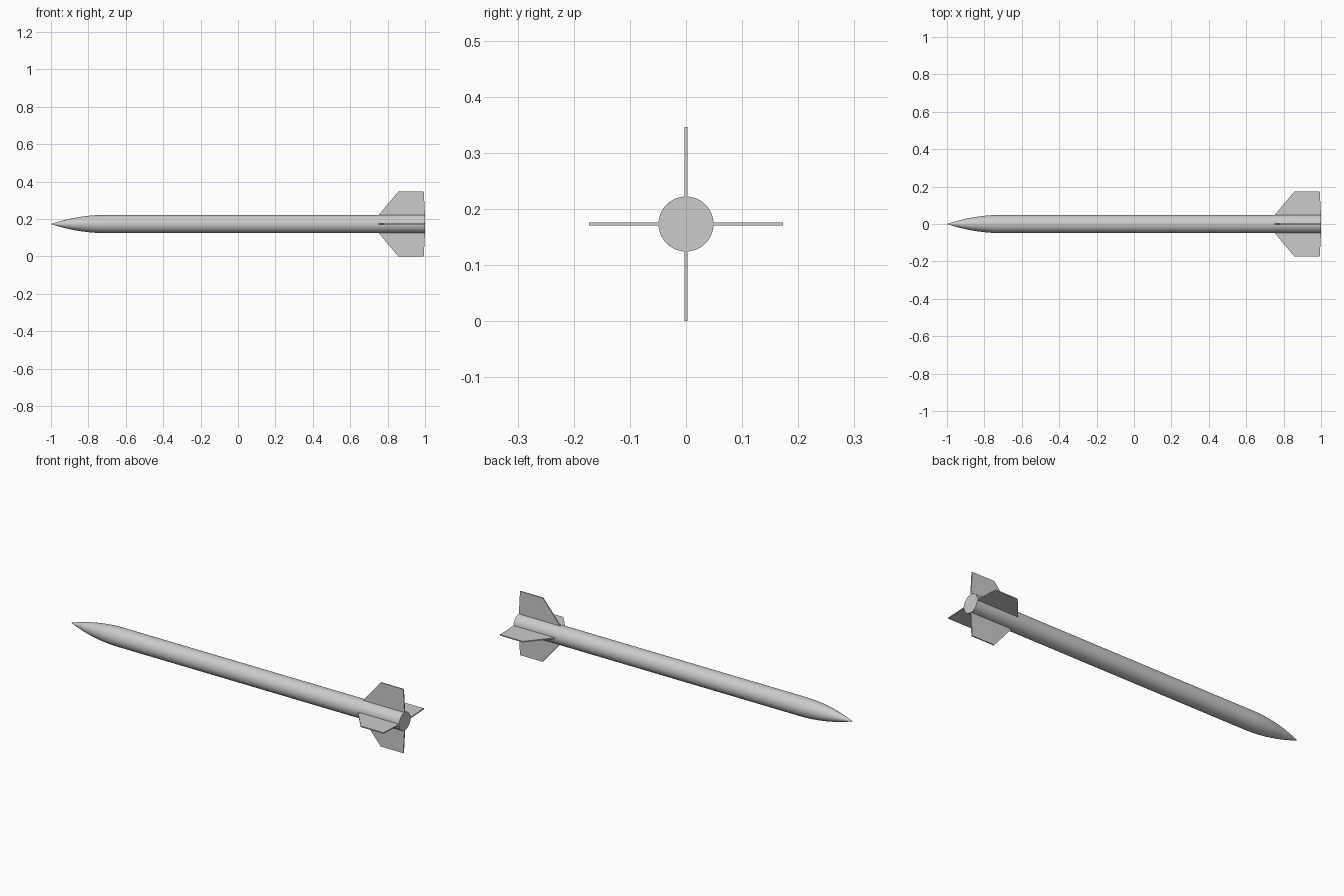
import bpy, bmesh, math
from mathutils import Matrix, Vector

cube = bpy.data.objects.get("Cube")
if cube:
    bpy.data.objects.remove(cube, do_unlink=True)

RADIUS, AXIS_Z, SIDES = 0.049, 0.173, 64
NOSE_X, SHOULDER_X, TAIL_X = -1.0, -0.7, 1.0

grey = bpy.data.materials.new("light_grey")
grey.use_nodes = True
colour = (0.6, 0.6, 0.6, 1)
grey.diffuse_color = colour
grey.node_tree.nodes["Principled BSDF"].inputs["Base Color"].default_value = colour


def add_object(name, bm):
    bmesh.ops.recalc_face_normals(bm, faces=bm.faces[:])
    mesh = bpy.data.meshes.new(name)
    bm.to_mesh(mesh)
    bm.free()
    mesh.materials.append(grey)
    obj = bpy.data.objects.new(name, mesh)
    obj.location.z = AXIS_Z
    bpy.context.collection.objects.link(obj)
    return obj


# Body: tangent ogive nose, straight tube and flat tail, spun about the x axis
length = SHOULDER_X - NOSE_X
arc = (RADIUS ** 2 + length ** 2) / (2 * RADIUS)
steps = 16
profile = []
for i in range(steps + 1):
    x = NOSE_X + length * i / steps
    r = math.sqrt(arc ** 2 - (SHOULDER_X - x) ** 2) + RADIUS - arc
    profile.append((x, max(r, 0)))
profile += [(TAIL_X, RADIUS), (TAIL_X, 0)]

bm = bmesh.new()
verts = [bm.verts.new((x, 0, r)) for x, r in profile]
edges = [bm.edges.new(pair) for pair in zip(verts, verts[1:])]
bmesh.ops.spin(bm, geom=verts + edges, cent=(0, 0, 0), axis=(1, 0, 0),
               angle=math.tau, steps=SIDES, use_duplicate=False)
bmesh.ops.remove_doubles(bm, verts=bm.verts[:], dist=1e-5)
body = add_object("body", bm)
bpy.context.view_layer.objects.active = body
body.select_set(True)
bpy.ops.object.shade_smooth_by_angle(angle=math.radians(30))
body.select_set(False)

# Fins: four thin swept plates around the tail
THICKNESS = 0.006
outline = [(0.75, 0.046), (0.755, 0.052), (0.857, 0.173), (0.993, 0.173), (1.0, 0.046)]
for i, name in enumerate(("top_fin", "front_fin", "bottom_fin", "back_fin")):
    bm = bmesh.new()
    face = bm.faces.new([bm.verts.new((x, -THICKNESS / 2, r)) for x, r in outline])
    side = bmesh.ops.extrude_face_region(bm, geom=[face])["geom"]
    bmesh.ops.translate(bm, vec=Vector((0, THICKNESS, 0)),
                        verts=[v for v in side if isinstance(v, bmesh.types.BMVert)])
    bmesh.ops.transform(bm, matrix=Matrix.Rotation(i * math.pi / 2, 4, "X"), verts=bm.verts[:])
    add_object(name, bm)
